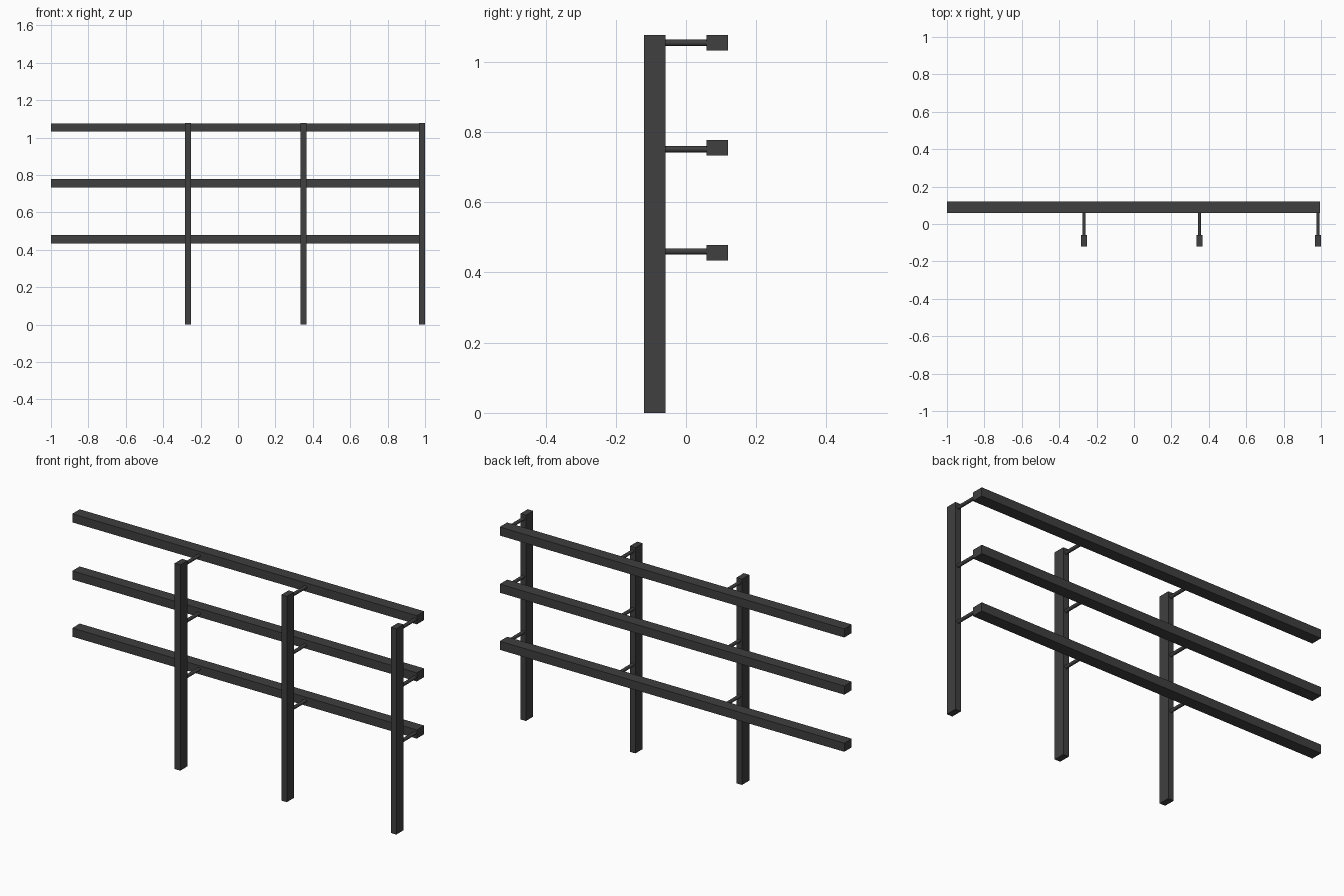
import bpy
import math

if "Cube" in bpy.data.objects:
    bpy.data.objects.remove(bpy.data.objects["Cube"])

dark = bpy.data.materials.new("dark_grey")
dark.diffuse_color = (0.05, 0.05, 0.05, 1)
dark.use_nodes = True
dark.node_tree.nodes["Principled BSDF"].inputs["Base Color"].default_value = dark.diffuse_color


def box(name, x0, x1, y0, y1, z0, z1):
    bpy.ops.mesh.primitive_cube_add(size=1, location=((x0 + x1) / 2, (y0 + y1) / 2, (z0 + z1) / 2))
    ob = bpy.context.object
    ob.name = name
    ob.scale = (x1 - x0, y1 - y0, z1 - z0)
    bpy.ops.object.transform_apply(location=False, rotation=False, scale=True)
    ob.data.materials.append(dark)


def rod(name, x, y0, y1, z, r):
    bpy.ops.mesh.primitive_cylinder_add(vertices=24, radius=r, depth=y1 - y0,
                                        location=(x, (y0 + y1) / 2, z),
                                        rotation=(math.pi / 2, 0, 0))
    ob = bpy.context.object
    ob.name = name
    bpy.ops.object.shade_smooth_by_angle()
    ob.data.materials.append(dark)


POSTS = (-0.267, 0.350, 0.984)
RAILS = (0.456, 0.755, 1.054)   # rail centre heights
RODS = (0.460, 0.751, 1.054)    # bracket rod heights

# horizontal rails at the back
for i, z in enumerate(RAILS):
    box(f"rail_{i + 1}", -1.0, 0.995, 0.058, 0.119, z - 0.0225, z + 0.0225)

# upright posts at the front, each with rods reaching to the rails
for i, x in enumerate(POSTS):
    box(f"post_{i + 1}", x - 0.016, x + 0.016, -0.119, -0.059, 0, 1.077)
    for j, z in enumerate(RODS):
        rod(f"bracket_rod_{i + 1}_{j + 1}", x, -0.06, 0.06, z, 0.0088)
